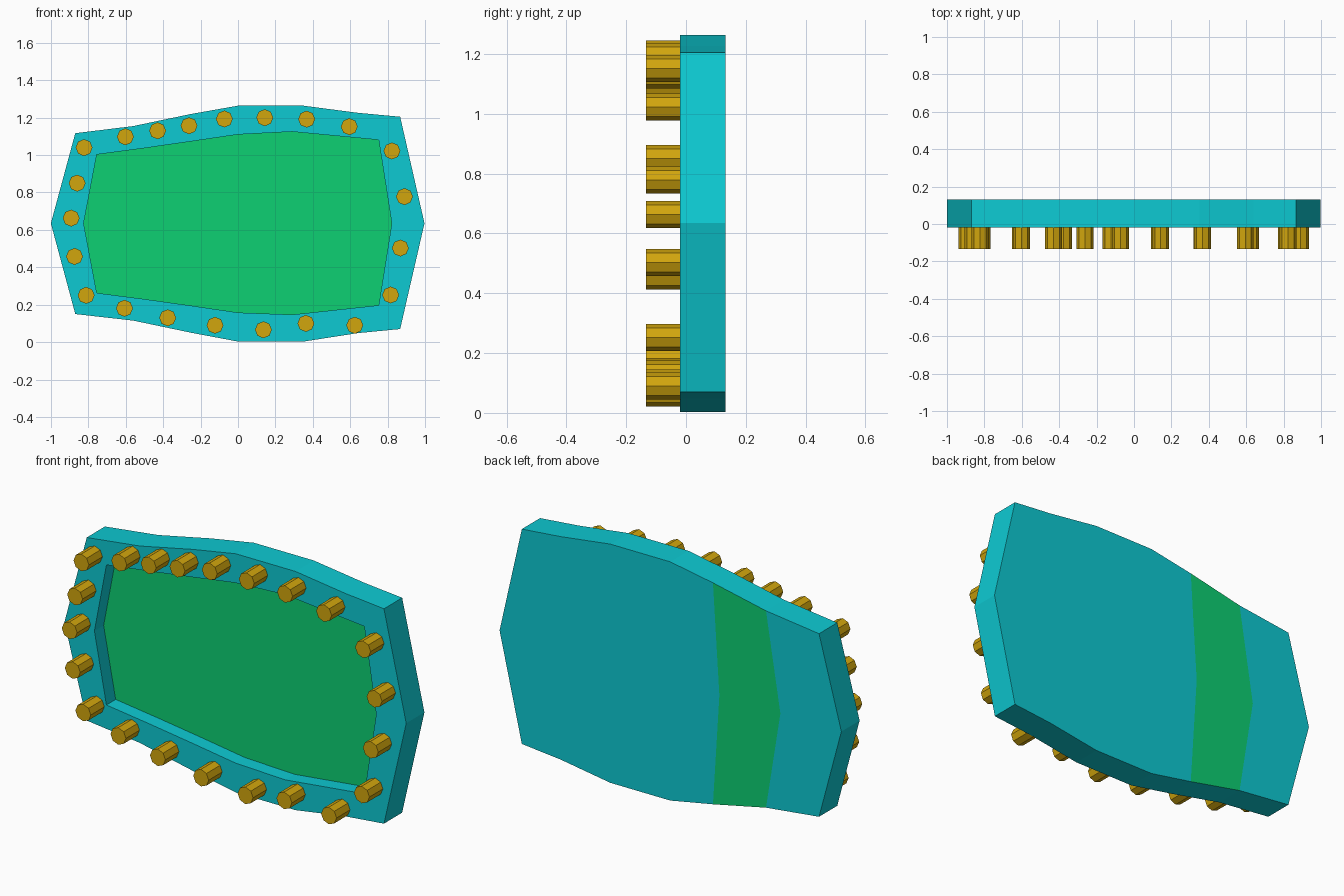
import bpy, bmesh, math

if "Cube" in bpy.data.objects:
    bpy.data.objects.remove(bpy.data.objects["Cube"])


def mat(name, rgb):
    m = bpy.data.materials.new(name)
    m.diffuse_color = (*rgb, 1)
    m.use_nodes = True
    m.node_tree.nodes["Principled BSDF"].inputs["Base Color"].default_value = m.diffuse_color
    return m


CYAN = mat("cyan", (0.004, 0.59, 0.65))
GREEN = mat("green", (0.004, 0.63, 0.17))
GOLD = mat("gold", (0.64, 0.38, 0.004))

FRONT, FLOOR, BACK = -0.02, 0.057, 0.132

# Matching columns of the outer and inner outline: (x, top z, bottom z)
OUTER = [(-.87, 1.117, .15), (-.56, 1.155, .115), (-.25, 1.22, .05), (0, 1.264, .003),
         (.35, 1.264, .003), (.64, 1.226, .048), (.867, 1.205, .07)]
INNER = [(-.755, 1.003, .263), (-.5, 1.037, .23), (-.25, 1.073, .195), (0, 1.11, .158),
         (.29, 1.125, .147), (.52, 1.103, .172), (.752, 1.081, .197)]


def columns(bm, prof, y, bulge):
    """Top, middle and bottom vertex of each column; end columns bow outwards."""
    return [[bm.verts.new((x * (bulge if k == 1 else 1), y, z))
             for k, z in enumerate((t, .635, b))] for x, t, b in prof]


def loop(cols):
    return ([c[0] for c in cols] + [cols[-1][1]]
            + [c[2] for c in reversed(cols)] + [cols[0][1]])


def fill(bm, cols):
    faces = []
    for a, b in zip(cols, cols[1:]):
        faces.append([bm.faces.new((a[k], b[k], b[k + 1], a[k + 1])) for k in (0, 1)])
    return faces


def bridge(bm, l1, l2):
    n = len(l1)
    for i in range(n):
        j = (i + 1) % n
        bm.faces.new((l1[i], l1[j], l2[j], l2[i]))


# Tray: raised rim, recessed green floor, back with one green stripe
bm = bmesh.new()
back = columns(bm, OUTER, BACK, 1.15)
rim_out = columns(bm, OUTER, FRONT, 1.15)
rim_in = columns(bm, INNER, FRONT, 1.093)
floor = columns(bm, INNER, FLOOR, 1.093)
back_faces = fill(bm, back)
floor_faces = fill(bm, floor)
bridge(bm, loop(back), loop(rim_out))
bridge(bm, loop(rim_out), loop(rim_in))
bridge(bm, loop(rim_in), loop(floor))
for strip in floor_faces + [back_faces[1]]:
    for f in strip:
        f.material_index = 1
loose = [v for v in bm.verts if not v.link_faces]
bmesh.ops.delete(bm, geom=loose, context='VERTS')
bmesh.ops.recalc_face_normals(bm, faces=bm.faces)
me = bpy.data.meshes.new("tray")
bm.to_mesh(me)
bm.free()
me.materials.append(CYAN)
me.materials.append(GREEN)
bpy.context.collection.objects.link(bpy.data.objects.new("tray", me))

# Pegs around the rim
PEGS = [(-.823, 1.04), (-.602, 1.098), (-.43, 1.13), (-.262, 1.157), (-.073, 1.193),
        (.143, 1.2), (.367, 1.192), (.595, 1.152), (.823, 1.022), (.89, .778),
        (.868, .503), (.816, .252), (.624, .09), (.363, .1), (.136, .066),
        (-.123, .09), (-.376, .13), (-.607, .181), (-.812, .25), (-.874, .458),
        (-.892, .663), (-.86, .85)]
for i, (x, z) in enumerate(PEGS):
    bpy.ops.mesh.primitive_cylinder_add(vertices=8, radius=.045, depth=.116,
                                        location=(x, -.075, z),
                                        rotation=(math.pi / 2, 0, 0))
    peg = bpy.context.object
    peg.name = f"peg_{i + 1}"
    peg.data.materials.append(GOLD)
